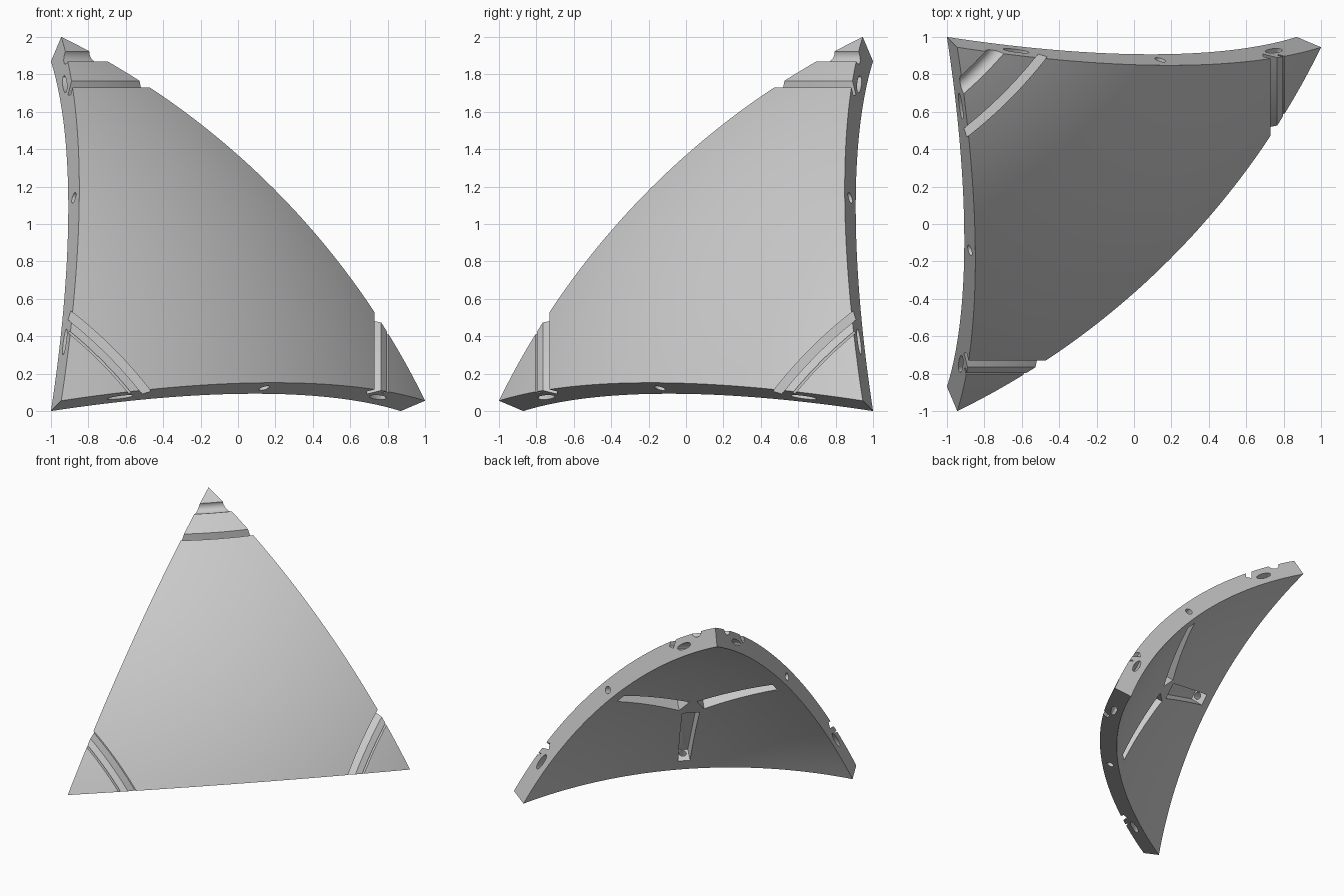
import bpy, bmesh, math
from mathutils import Vector

cube = bpy.data.objects.get("Cube")
if cube:
    bpy.data.objects.remove(cube, do_unlink=True)

C = -1.37                      # sphere centre offset along all three corner axes
R_OUT, R_IN = 3.927, 3.775     # shell radii
R_MID = (R_OUT + R_IN) / 2
N = 36                         # subdivisions along each edge

AXIS = Vector((1, 1, 1)).normalized()
CORNER = Vector((3.37, 1.425, 1.425)).normalized()


def roll(v, k):
    """Cycle the three corner axes: the shell's threefold symmetry."""
    return Vector([v[(i + k) % 3] for i in range(3)])


def world(v):
    return Vector((v.x + C - 1, 1 - v.y - C, v.z + C))


def new_object(name, bm):
    bmesh.ops.recalc_face_normals(bm, faces=bm.faces)
    mesh = bpy.data.meshes.new(name)
    bm.to_mesh(mesh)
    bm.free()
    obj = bpy.data.objects.new(name, mesh)
    bpy.context.collection.objects.link(obj)
    return obj


def loft(name, rings, k):
    """Capped solid through a list of matching rings, turned to symmetry step k."""
    bm = bmesh.new()
    rows = [[bm.verts.new(world(roll(p, k))) for p in ring] for ring in rings]
    n = len(rows[0])
    for a, b in zip(rows, rows[1:]):
        for i in range(n):
            j = (i + 1) % n
            bm.faces.new((a[i], a[j], b[j], b[i]))
    bm.faces.new(rows[0])
    bm.faces.new(rows[-1])
    obj = new_object(name, bm)
    obj.hide_render = True
    return obj


def lathe(name, profile, k):
    """Sweep an (axial, radial) profile around a corner axis."""
    rings = []
    for i in range(33):
        a = math.radians(10 + 70 * i / 32)
        rings.append([Vector((r * math.cos(a), r * math.sin(a), h)) for h, r in profile])
    return loft(name, rings, k)


def box_profile(h0, h1, r0, r1):
    return [(h0, r0), (h1, r0), (h1, r1), (h0, r1)]


# Curved triangular shell with radial side walls
bm = bmesh.new()
corners = [roll(CORNER, k) for k in range(3)]
skins = []
for radius in (R_OUT, R_IN):
    grid = {}
    for i in range(N + 1):
        for j in range(N + 1 - i):
            d = corners[0] * i + corners[1] * j + corners[2] * (N - i - j)
            grid[i, j] = bm.verts.new(world(d.normalized() * radius))
    for i in range(N):
        for j in range(N - i):
            bm.faces.new((grid[i, j], grid[i + 1, j], grid[i, j + 1]))
            if i + j < N - 1:
                bm.faces.new((grid[i + 1, j], grid[i + 1, j + 1], grid[i, j + 1]))
    skins.append(grid)
rim = [(i, 0) for i in range(N)] + [(N - i, i) for i in range(N)] + [(0, N - i) for i in range(N)]
outer, inner = skins
for a, b in zip(rim, rim[1:] + rim[:1]):
    bm.faces.new((outer[a], outer[b], inner[b], inner[a]))
shell = new_object("curved_triangle_panel", bm)

# Directions for one edge: its middle, its tangent and its wall normal
mid = (CORNER + roll(CORNER, 2)).normalized()
tangent = Vector((1, -1, 0)).normalized()
if abs(mid.x - mid.y) > 0.01:
    mid = (CORNER + roll(CORNER, 1)).normalized()
    if abs(mid.x - mid.y) > 0.01:
        mid = roll(mid, 1)
normal = mid.cross(tangent).normalized()


def edge_hole(name, angle, along, across, depth, k):
    """Elliptical hole bored square into an edge wall."""
    a = math.radians(angle)
    out = mid * math.cos(a) + tangent * math.sin(a)
    side = tangent * math.cos(a) - mid * math.sin(a)
    inward = normal if normal.dot(AXIS) > 0 else -normal
    ring = []
    for i in range(24):
        t = math.tau * i / 24
        ring.append(out * R_MID + side * along * math.cos(t) + out * across * math.sin(t))
    return loft(name, [[p + inward * s for p in ring] for s in (-0.05, depth)], k)


def pocket(k):
    """Tapered bolt pocket on the inside, running from the middle to an edge."""
    to_edge = (mid - AXIS * mid.dot(AXIS)).normalized()
    rings = []
    for dist, half in ((0.075, 0.07), (0.72, 0.048)):
        a = dist / R_IN
        d = AXIS * math.cos(a) + to_edge * math.sin(a)
        lo, hi = d * (R_IN - 0.06), d * (R_IN + 0.115)
        w = tangent * half
        rings.append([lo - w, lo + w, hi + w, hi - w])
    return loft("pocket_cutter", rings, k)


cutters = []
for k in range(3):
    # Ring groove across each corner
    cutters.append(lathe("groove_cutter", box_profile(3.06, 3.3, 2.364, 2.41), k))
    if k == 0:
        # Rounded groove on the top corner
        circle = [(3.275 + 0.05 * math.cos(math.tau * i / 20),
                   2.187 + 0.05 * math.sin(math.tau * i / 20)) for i in range(20)]
        cutters.append(lathe("round_groove_cutter", circle, k))
    else:
        # Fine groove on the two lower corners
        cutters.append(lathe("fine_groove_cutter", box_profile(3.14, 3.3, 2.31, 2.322), k))
    # Edge slots, bolt hole and pocket
    cutters.append(pocket(k))
    cutters.append(edge_hole("bolt_hole_cutter", 0, 0.03, 0.03, 0.2, k))
    for angle in (-14.65, 14.65):
        cutters.append(edge_hole("slot_cutter", angle, 0.08, 0.024, 0.12, k))

# Cut everything out of the shell
bpy.ops.object.select_all(action="DESELECT")
shell.select_set(True)
bpy.context.view_layer.objects.active = shell
for cutter in cutters:
    mod = shell.modifiers.new(cutter.name, "BOOLEAN")
    mod.operation = "DIFFERENCE"
    mod.solver = "EXACT"
    mod.object = cutter
    bpy.ops.object.modifier_apply(modifier=mod.name)
    bpy.data.objects.remove(cutter, do_unlink=True)

# Plain grey finish
grey = bpy.data.materials.new("plain_grey")
grey.use_nodes = True
grey.diffuse_color = (0.6, 0.6, 0.6, 1)
grey.node_tree.nodes["Principled BSDF"].inputs["Base Color"].default_value = (0.6, 0.6, 0.6, 1)
shell.data.materials.clear()
shell.data.materials.append(grey)
bpy.ops.object.shade_smooth_by_angle(angle=math.radians(30))
